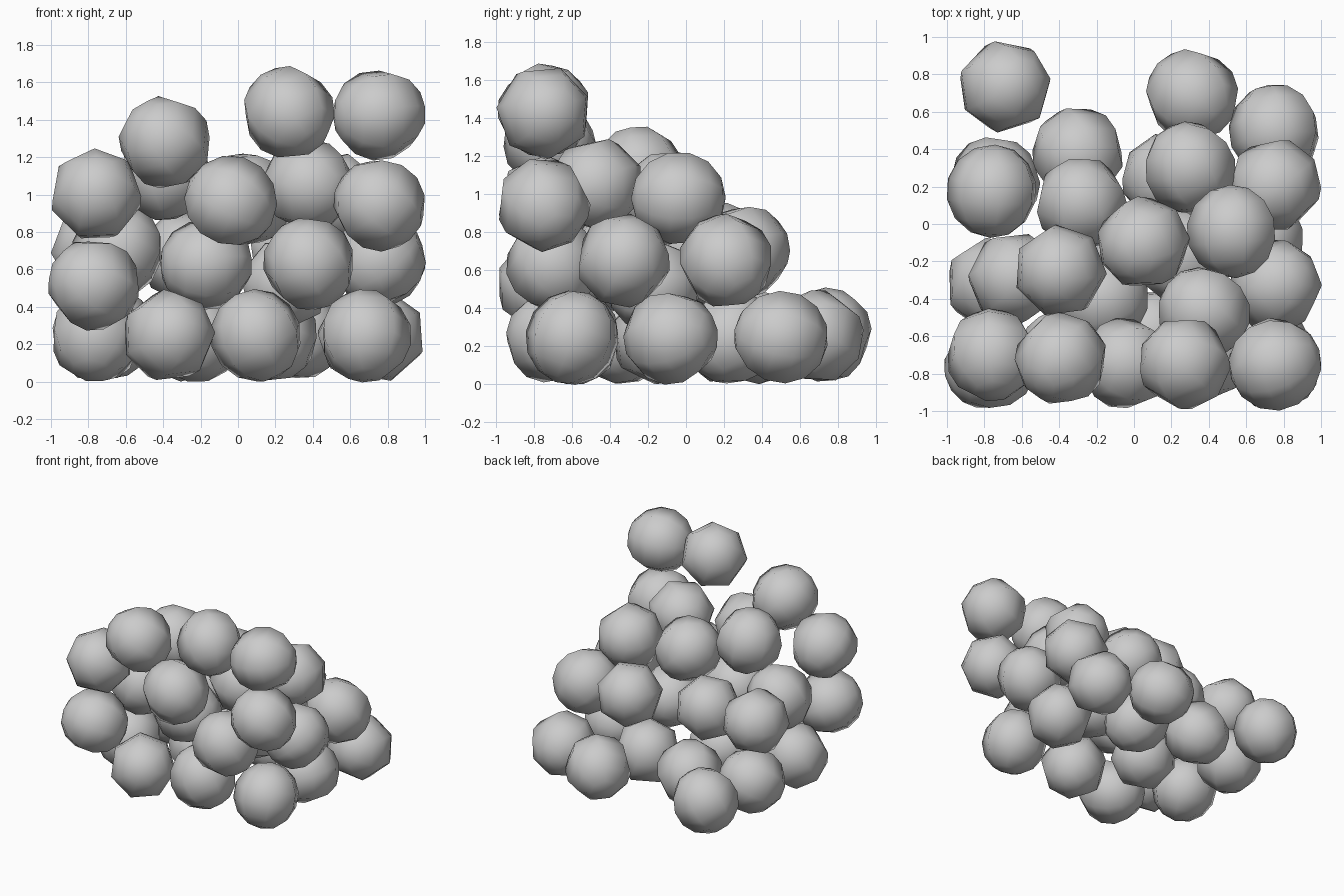
import bpy, math, random

if "Cube" in bpy.data.objects:
    bpy.data.objects.remove(bpy.data.objects["Cube"])

random.seed(7)
R = 0.25

# centres of the heaped balls, layer by layer
floor_layer = [(-.37, -.70, .245), (.10, -.59, .245), (.68, -.60, .245), (-.76, -.32, .245),
               (-.22, -.15, .245), (.67, -.08, .245), (.18, .24, .245), (-.30, .38, .25),
               (-.75, .22, .245), (.755, .50, .245), (.31, .69, .25), (-.69, .735, .26)]
second_layer = [(-.77, -.75, .52), (.38, -.70, .63), (-.17, -.40, .63), (-.64, -.29, .70),
                (.25, -.17, .52), (.755, -.33, .65), (-.28, .11, .67), (-.755, .175, .71),
                (.30, .30, .70), (.755, .21, .65)]
third_layer = [(-.76, -.70, 1.0), (-.04, -.745, .96), (.755, -.75, .945), (.375, -.47, 1.05),
               (-.395, -.25, 1.11), (.05, -.10, .98), (.53, -.04, .98)]
top_layer = [(-.39, -.72, 1.28), (.27, -.745, 1.44), (.755, -.75, 1.43)]

# one coarse, smooth-shaded ball mesh shared by all
bpy.ops.mesh.primitive_uv_sphere_add(segments=7, ring_count=7, radius=R)
master = bpy.context.object
bpy.ops.object.shade_smooth()
mesh = master.data
mesh.name = "ball"
bpy.data.objects.remove(master)


def layer(name, centres):
    for i, c in enumerate(centres):
        ball = bpy.data.objects.new(f"{name}_ball_{i + 1}", mesh)
        ball.location = c
        ball.rotation_euler = [random.uniform(0, 2 * math.pi) for _ in range(3)]
        bpy.context.collection.objects.link(ball)


layer("floor", floor_layer)
layer("second", second_layer)
layer("third", third_layer)
layer("top", top_layer)
